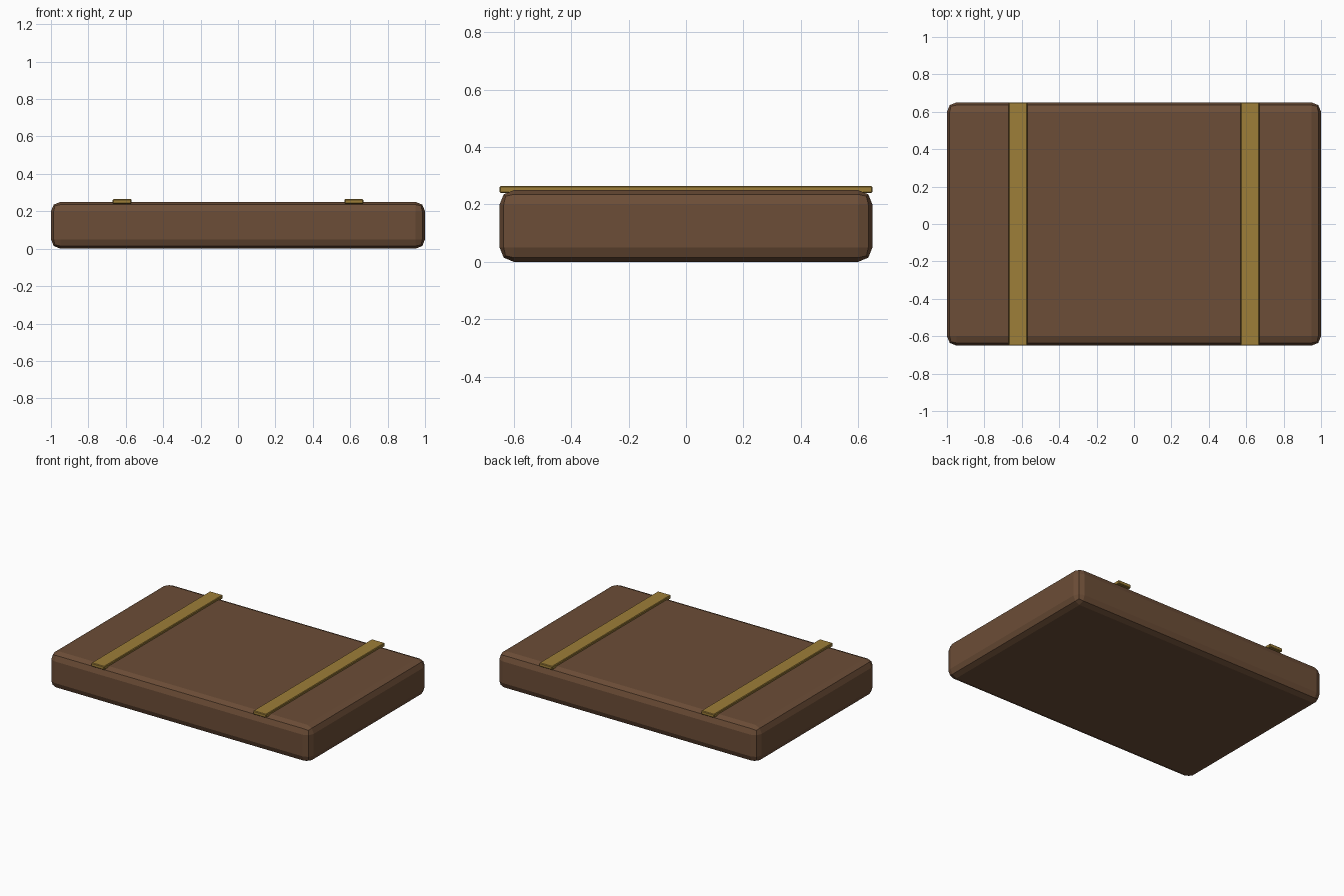
import bpy

if "Cube" in bpy.data.objects:
    bpy.data.objects.remove(bpy.data.objects["Cube"])


def material(name, rgb):
    m = bpy.data.materials.new(name)
    m.diffuse_color = (*rgb, 1)
    m.use_nodes = True
    m.node_tree.nodes["Principled BSDF"].inputs["Base Color"].default_value = m.diffuse_color
    return m


def bevelled_box(name, size, centre, bevel, segments, mat):
    bpy.ops.mesh.primitive_cube_add(size=1, location=centre)
    ob = bpy.context.object
    ob.name = name
    ob.scale = size
    bpy.ops.object.transform_apply(location=False, rotation=False, scale=True)
    mod = ob.modifiers.new("Bevel", 'BEVEL')
    mod.width = bevel
    mod.segments = segments
    ob.data.materials.append(mat)
    return ob


leather = material("brown_leather", (0.15, 0.075, 0.038))
brass = material("brass", (0.34, 0.21, 0.04))

# Flat case body with chunky rounded edges
bevelled_box("case_body", (2, 1.3, 0.25), (0, 0, 0.125), 0.05, 2, leather)

# Two straps across the lid
for side, label in ((-1, "left"), (1, "right")):
    bevelled_box(f"{label}_strap", (0.1, 1.3, 0.025), (side * 0.62, 0, 0.2525), 0.004, 1, brass)
